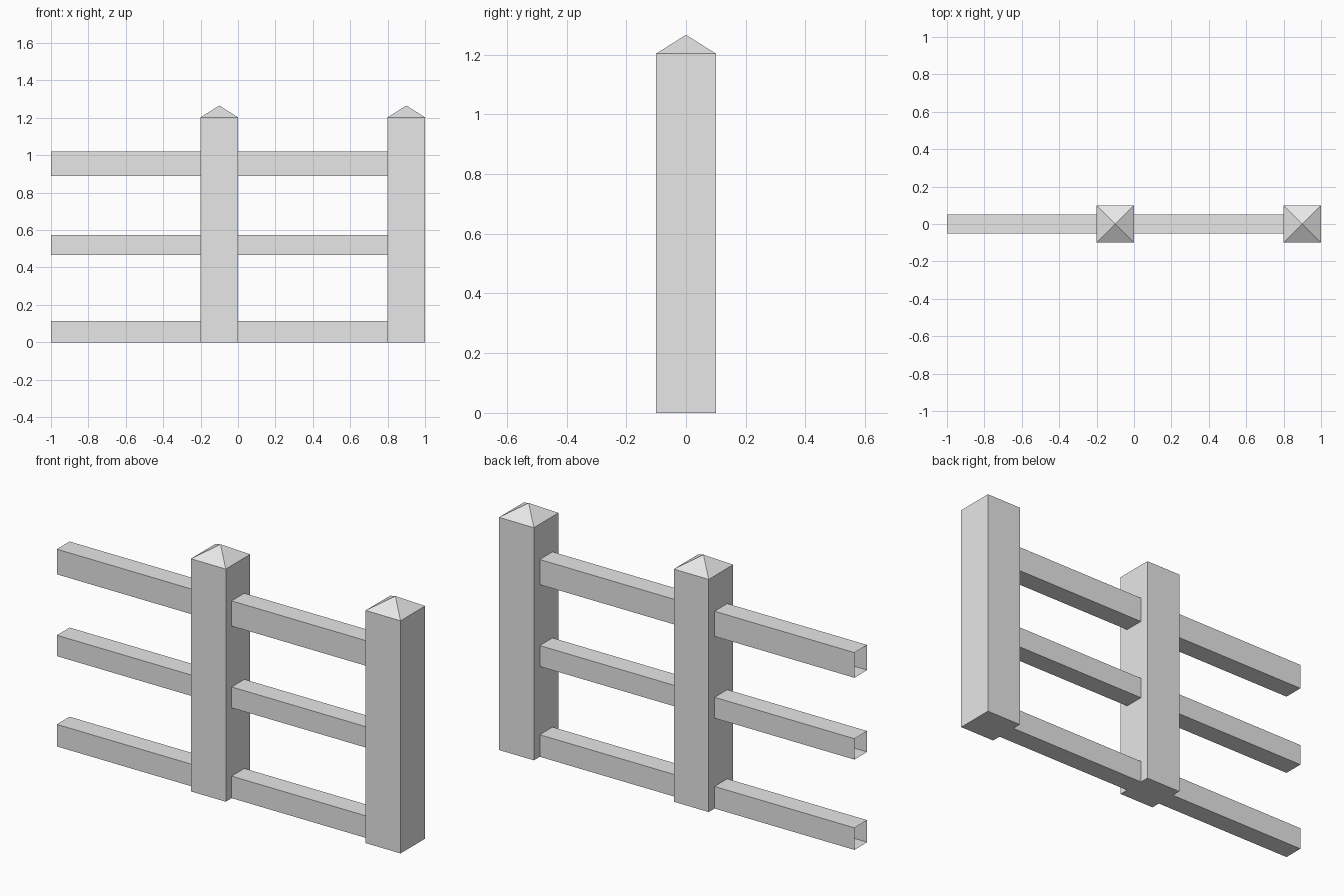
import bpy
import bmesh

cube = bpy.data.objects.get("Cube")
if cube:
    bpy.data.objects.remove(cube, do_unlink=True)

grey = bpy.data.materials.new("light_grey")
grey.use_nodes = True
colour = (0.8, 0.8, 0.8, 1)
grey.diffuse_color = colour
grey.node_tree.nodes["Principled BSDF"].inputs["Base Color"].default_value = colour


def finish(name, bm):
    bmesh.ops.recalc_face_normals(bm, faces=bm.faces)
    mesh = bpy.data.meshes.new(name)
    bm.to_mesh(mesh)
    bm.free()
    mesh.materials.append(grey)
    obj = bpy.data.objects.new(name, mesh)
    bpy.context.collection.objects.link(obj)


def box(low, high):
    bm = bmesh.new()
    bmesh.ops.create_cube(bm, size=1)
    for v in bm.verts:
        for i in range(3):
            v.co[i] = high[i] if v.co[i] > 0 else low[i]
    bm.normal_update()
    return bm


HALF = 0.1
SHOULDER, TIP = 1.203, 1.266


# Square post whose top face is poked up into a pyramid
def post(name, x):
    bm = box((x - HALF, -HALF, 0), (x + HALF, HALF, SHOULDER))
    top = [f for f in bm.faces if f.normal.z > 0.9]
    apex = bmesh.ops.poke(bm, faces=top)["verts"][0]
    apex.co.z = TIP
    finish(name, bm)


# Hollow rail with open ends
def rail(name, x0, x1, z0, z1):
    bm = box((x0, -0.052, z0), (x1, 0.052, z1))
    ends = [f for f in bm.faces if abs(f.normal.x) > 0.9]
    bmesh.ops.delete(bm, geom=ends, context="FACES_ONLY")
    finish(name, bm)


post("middle_post", -0.1)
post("end_post", 0.9)

for level, z0, z1 in (("bottom", 0, 0.114), ("middle", 0.467, 0.575), ("top", 0.89, 1.02)):
    rail(level + "_rail_right", -1, -0.2, z0, z1)
    rail(level + "_rail_left", 0, 0.8, z0, z1)
